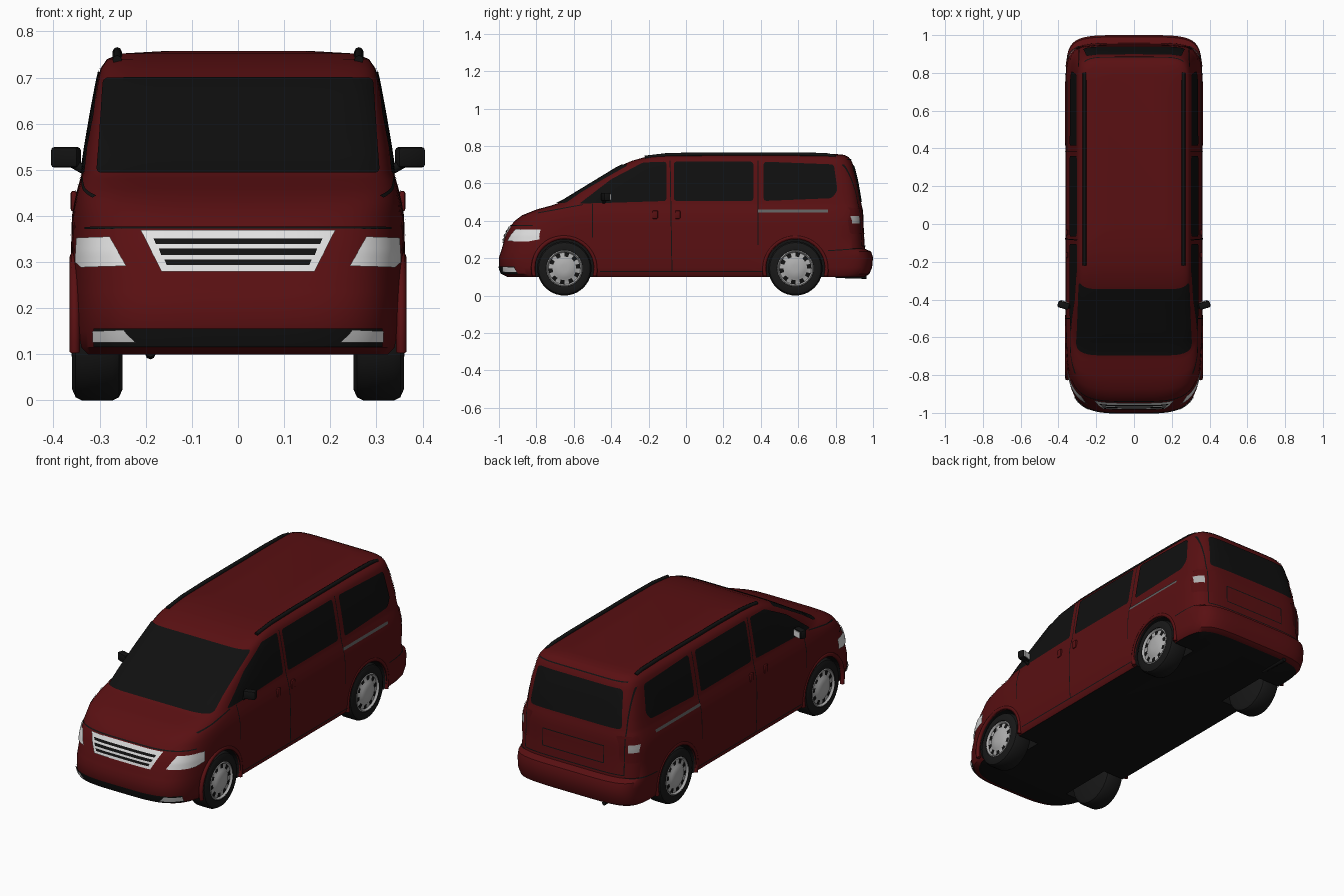
import bpy, bmesh, math
from mathutils import Vector
from mathutils.bvhtree import BVHTree

if "Cube" in bpy.data.objects:
    bpy.data.objects.remove(bpy.data.objects["Cube"])


def mat(name, r, g, b):
    m = bpy.data.materials.new(name)
    m.diffuse_color = (r, g, b, 1)
    m.use_nodes = True
    m.node_tree.nodes["Principled BSDF"].inputs["Base Color"].default_value = m.diffuse_color
    return m


RED = mat("dark red paint", 0.1, 0.005, 0.006)
LENS = mat("tail lens red", 0.085, 0.004, 0.005)
BLACK = mat("black trim", 0.006, 0.006, 0.006)
GLASS = mat("dark glass", 0.005, 0.005, 0.005)
TYRE = mat("tyre rubber", 0.009, 0.009, 0.009)
CHROME = mat("bright silver", 0.75, 0.75, 0.75)
ALLOY = mat("wheel silver", 0.42, 0.42, 0.42)
GREY = mat("rail grey", 0.12, 0.12, 0.12)


def finish(name, bm, *mats, angle=35):
    me = bpy.data.meshes.new(name)
    bm.to_mesh(me)
    bm.free()
    ob = bpy.data.objects.new(name, me)
    bpy.context.collection.objects.link(ob)
    for m in mats:
        me.materials.append(m)
    bpy.ops.object.select_all(action='DESELECT')
    bpy.context.view_layer.objects.active = ob
    ob.select_set(True)
    bpy.ops.object.shade_smooth_by_angle(angle=math.radians(angle))
    return ob


# Body shell: rounded plan outlines stacked by height (z, front y, rear y, half width)
LEVELS = [(.10, -.955, .955, .345), (.115, -.985, .98, .355), (.15, -1, .995, .36),
          (.205, -1, 1, .361), (.235, -.99, .99, .362), (.25, -.985, .957, .362),
          (.32, -.965, .952, .362), (.37, -.94, .95, .361), (.40, -.915, .95, .36),
          (.43, -.875, .948, .355), (.46, -.80, .945, .348), (.48, -.725, .94, .342),
          (.495, -.68, .937, .338), (.55, -.59, .928, .33), (.62, -.475, .915, .318),
          (.69, -.36, .897, .305), (.72, -.29, .885, .298), (.74, -.22, .87, .284),
          (.752, -.13, .845, .255), (.758, -.02, .79, .15)]
YC, N = .3, 128


def outline(z, yf, yr, w):
    k = min(max((z - .4) / .15, 0), 1)
    pts = []
    for i in range(N):
        c, s = math.cos(2 * math.pi * i / N), math.sin(2 * math.pi * i / N)
        p, q, end = (4 + 6 * k, 12 + 2 * k, yf) if s < 0 else (5 + 2 * k, 14, yr)
        x = math.copysign(w * abs(c) ** (2 / p), c)
        pts.append((x, YC + (end - YC) * abs(s) ** (2 / q), z))
    return pts


bm = bmesh.new()
rings = [[bm.verts.new(p) for p in outline(*lv)] for lv in LEVELS]
for a, b in zip(rings, rings[1:]):
    for i in range(N):
        j = (i + 1) % N
        bm.faces.new((a[i], a[j], b[j], b[i]))
bm.faces.new(rings[0][::-1])
bm.faces.new(rings[-1])
bmesh.ops.recalc_face_normals(bm, faces=bm.faces[:])
shell = BVHTree.FromBMesh(bm)
body = finish("body", bm, RED, BLACK)

# Wheel wells cut out of the body
AXLES = (-.65, .585)
WZ, WELL = .145, .157
for y in AXLES:
    for s in (-1, 1):
        bpy.ops.mesh.primitive_cylinder_add(vertices=48, radius=WELL, depth=.28,
                                            location=(s * .36, y, WZ), rotation=(0, math.pi / 2, 0))
        cutter = bpy.context.object
        cutter.hide_render = True
        bpy.context.view_layer.objects.active = body
        mod = body.modifiers.new("well", 'BOOLEAN')
        mod.object, mod.operation, mod.solver = cutter, 'DIFFERENCE', 'EXACT'
        bpy.ops.object.modifier_apply(modifier=mod.name)
        bpy.data.objects.remove(cutter)
for f in body.data.polygons:
    c = f.center
    well = abs(c.x) < .35 and any(math.hypot(c.y - y, c.z - WZ) < WELL + .003 for y in AXLES)
    f.material_index = int(f.normal.z < -.9 or (well and c.z < .32))

VIEWS = {'front': lambda a, b: (Vector((a, -2, b)), Vector((0, 1, 0))),
         'back': lambda a, b: (Vector((a, 2, b)), Vector((0, -1, 0))),
         'left': lambda a, b: (Vector((-2, a, b)), Vector((1, 0, 0))),
         'right': lambda a, b: (Vector((2, a, b)), Vector((-1, 0, 0)))}


def plate(name, pts, view, m, lift=.004, rnd=0, step=.02):
    """Thin plate: a flat outline gridded and wrapped onto the body shell."""
    bm = bmesh.new()
    bm.faces.new([bm.verts.new((a, b, 0)) for a, b in pts])
    if rnd:
        bmesh.ops.bevel(bm, geom=bm.verts[:], offset=rnd, segments=3, profile=.5, affect='VERTICES')
    for ax in (0, 1):
        lo, hi = min(p[ax] for p in pts), max(p[ax] for p in pts)
        n = max(1, math.ceil((hi - lo) / step))
        for i in range(1, n):
            co = [0, 0, 0]
            co[ax] = lo + (hi - lo) * i / n
            bmesh.ops.bisect_plane(bm, geom=bm.verts[:] + bm.edges[:] + bm.faces[:],
                                   plane_co=co, plane_no=(1 - ax, ax, 0))
    for v in bm.verts:
        o, d = VIEWS[view](v.co.x, v.co.y)
        hit, no = shell.ray_cast(o, d)[:2]
        if hit is None:
            hit, no = shell.find_nearest(o + d * 1.2)[:2]
        v.co = hit + no * lift
    bm.normal_update()
    for f in bm.faces:
        if f.normal.dot(d) > 0:
            f.normal_flip()
    return finish(name, bm, m)


def line(name, p, q, view, m=BLACK, w=.005, lift=.003):
    d = (Vector(q) - Vector(p)).normalized() * w / 2
    n = Vector((-d.y, d.x))
    plate(name, [Vector(p) - n, Vector(q) - n, Vector(q) + n, Vector(p) + n], view, m, lift)


def flip(pts):
    return [(-a, b) for a, b in pts]


# Windscreen and rear window
plate("windscreen", [(-.305, .49), (.305, .49), (.29, .697), (-.29, .697)], 'front', GLASS, rnd=.01)
plate("rear_window", [(-.27, .5), (.27, .5), (.25, .695), (-.25, .695)], 'back', GLASS, rnd=.02)

# Side windows, seams and slide rails
for side in ('left', 'right'):
    plate("front_side_window_" + side, [(-.57, .49), (-.105, .505), (-.105, .715), (-.23, .71),
          (-.4, .62)], side, GLASS, rnd=.012)
    plate("middle_side_window_" + side, [(-.065, .505), (.36, .505), (.36, .715), (-.065, .715)],
          side, GLASS, rnd=.015)
    plate("rear_side_window_" + side, [(.415, .505), (.78, .52), (.81, .56), (.79, .7), (.415, .715)],
          side, GLASS, rnd=.015)
    plate("tail_lens_" + side, [(.875, .33), (.94, .33), (.938, .47), (.88, .46), (.865, .4)],
          side, LENS, rnd=.01)
    plate("slide_rail_" + side, [(.385, .443), (.76, .443), (.76, .458), (.385, .458)], side, GREY)
    for p, q in (((-.5, .49), (-.5, .31)), ((-.085, .72), (-.075, .13)), ((.385, .72), (.385, .27)),
                 ((-.46, .13), (.41, .13)), ((-.79, .44), (-.55, .485)), ((.76, .24), (.94, .25))):
        line("door_seam_" + side, p, q, side)

# Front face: grille, lamps, intake
plate("grille", [(-.165, .278), (.165, .278), (.21, .367), (-.21, .367)], 'front', CHROME, .006, step=.012)
for z in (.297, .319, .341):
    h = .145 + .045 * (z - .28) / .087
    plate("grille_gap", [(-h, z - .006), (h, z - .006), (h + .005, z + .006), (-h - .005, z + .006)],
          'front', BLACK, .009, step=.012)
line("bonnet_seam", (-.33, .373), (.33, .373), 'front')
plate("lower_intake", [(-.31, .117), (.31, .117), (.31, .156), (-.31, .156)], 'front', BLACK)
HEAD = [(.24, .29), (.335, .288), (.348, .3), (.345, .352), (.275, .353)]
FOG = [(.22, .128), (.31, .128), (.31, .15), (.245, .153)]
BACK_LAMP = [(.305, .385), (.342, .385), (.342, .425), (.305, .425)]
for fn in (lambda p: p, flip):
    plate("headlight", fn(HEAD), 'front', CHROME, .006, step=.008)
    plate("fog_lamp", fn(FOG), 'front', CHROME, .007)
    plate("reversing_lamp", fn(BACK_LAMP), 'back', ALLOY, .006, step=.008)
    plate("tail_lens_back", fn([(.3, .33), (.345, .33), (.335, .47), (.3, .46)]), 'back', LENS, step=.01)

# Tailgate seams and number panel
for p, q in (((-.29, .265), (.29, .265)), ((-.29, .265), (-.29, .7)), ((.29, .265), (.29, .7)),
             ((-.18, .31), (.18, .31)), ((-.18, .4), (.18, .4)), ((-.18, .31), (-.18, .4)),
             ((.18, .31), (.18, .4)), ((-.26, .725), (.26, .725))):
    line("tailgate_seam", p, q, 'back')


def lathe(name, prof, s, y, mats, rule=None, segs=40):
    """Turn (radius, x) points around a wheel axle."""
    bm = bmesh.new()
    rs = [[bm.verts.new((s * x, y + r * math.cos(2 * math.pi * i / segs),
                         WZ + r * math.sin(2 * math.pi * i / segs))) for i in range(segs)]
          for r, x in prof]
    for k in range(len(rs) - 1):
        for i in range(segs):
            j = (i + 1) % segs
            f = bm.faces.new((rs[k][i], rs[k][j], rs[k + 1][j], rs[k + 1][i]))
            f.material_index = int(bool(rule and rule(k, i)))
    bmesh.ops.remove_doubles(bm, verts=bm.verts[:], dist=1e-5)
    bmesh.ops.recalc_face_normals(bm, faces=bm.faces[:])
    return finish(name, bm, *mats)


def tube(name, pts, radius, m):
    cu = bpy.data.curves.new(name, 'CURVE')
    cu.dimensions, cu.bevel_depth, cu.bevel_resolution, cu.use_fill_caps = '3D', radius, 2, True
    sp = cu.splines.new('POLY')
    sp.points.add(len(pts) - 1)
    for p, co in zip(sp.points, pts):
        p.co = (*co, 1)
    cu.materials.append(m)
    bpy.context.collection.objects.link(bpy.data.objects.new(name, cu))


def box(name, loc, size, m, rot=0, bev=.006):
    bm = bmesh.new()
    bmesh.ops.create_cube(bm, size=1)
    bmesh.ops.scale(bm, vec=size, verts=bm.verts[:])
    if bev:
        bmesh.ops.bevel(bm, geom=bm.edges[:], offset=bev, segments=2, profile=.5, affect='EDGES')
    ob = finish(name, bm, m)
    ob.location, ob.rotation_euler.z = loc, rot


TYRE_P = [(0, .25), (.12, .25), (.138, .258), (.145, .272), (.145, .338), (.138, .352),
          (.12, .36), (.098, .358), (.094, .345)]
RIM_P = [(.1, .353), (.092, .36), (.085, .35), (.063, .352), (.053, .36), (.02, .364), (0, .364)]
for s in (-1, 1):
    # Wheels and arch lips
    for y in AXLES:
        lathe("tyre", TYRE_P, s, y, (TYRE,))
        lathe("wheel_rim", RIM_P, s, y, (ALLOY, BLACK), lambda k, i: k == 2 and i % 4 < 2)
        arc = [math.radians(-14 + 208 * i / 24) for i in range(25)]
        tube("arch_lip", [(s * .354, y + .167 * math.cos(a), WZ + .167 * math.sin(a)) for a in arc],
             .011, RED)
    # Door mirrors
    box("mirror_housing", (s * .373, -.43, .527), (.062, .036, .045), BLACK, s * .3, .008)
    box("mirror_glass", (s * .368, -.41, .527), (.046, .004, .032), CHROME, s * .3, 0)
    tube("mirror_arm", [(s * .325, -.44, .495), (s * .36, -.435, .515)], .01, BLACK)
    # Roof rails
    tube("roof_rail", [(s * .262, y, z) for y, z in
         ((-.22, .738), (-.1, .752), (.1, .756), (.6, .756), (.75, .752), (.8, .742))], .01, BLACK)
    # Door handles
    for y in (-.165, -.045):
        box("door_handle", (s * .356, y, .432), (.014, .03, .045), RED)

# Exhaust tip
tube("exhaust_pipe", [(-.19, .8, .105), (-.19, .965, .1)], .011, BLACK)
